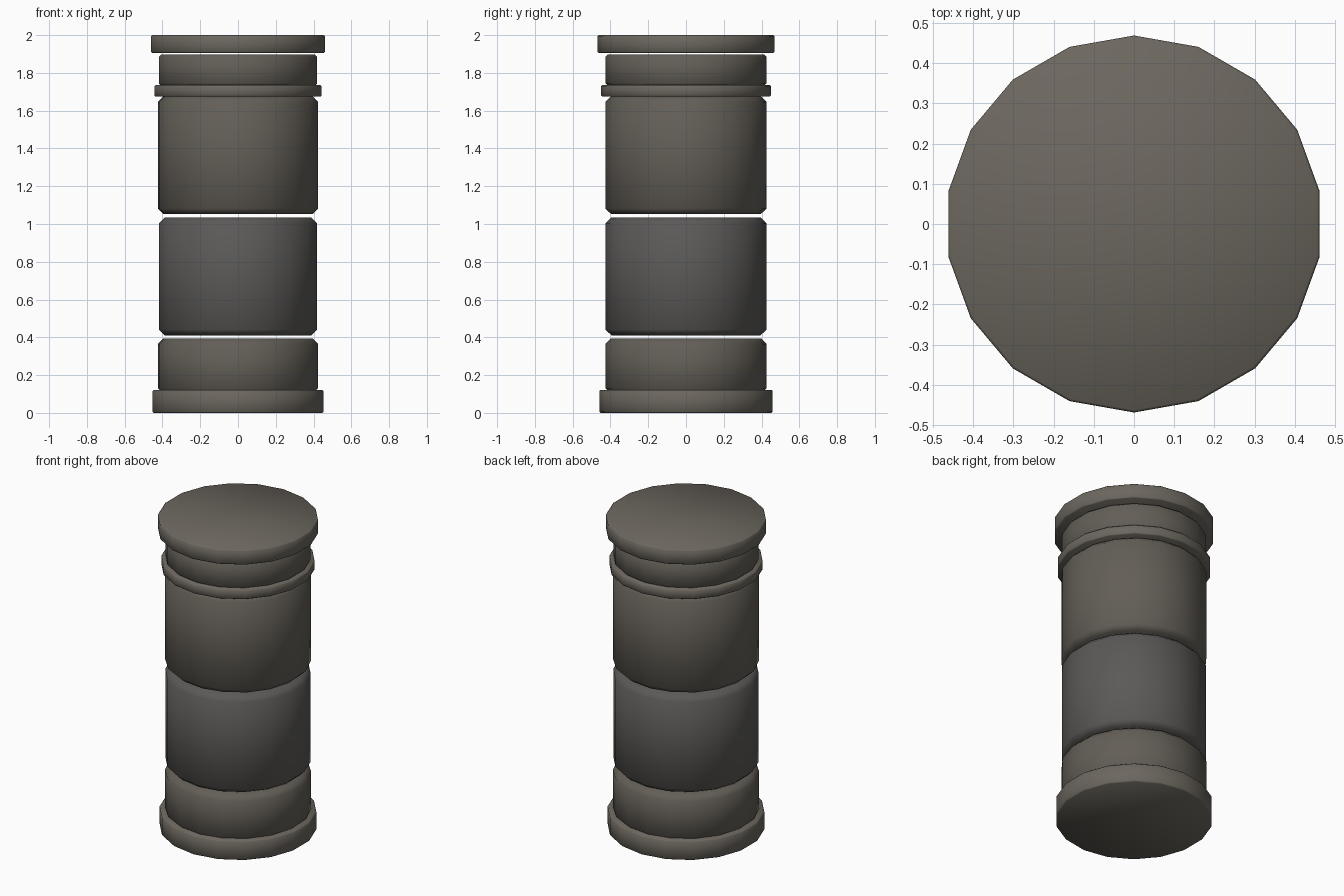
import bpy, math

if "Cube" in bpy.data.objects:
    bpy.data.objects.remove(bpy.data.objects["Cube"])

SIDES = 18


def material(name, rgb):
    m = bpy.data.materials.new(name)
    m.diffuse_color = (*rgb, 1)
    m.use_nodes = True
    m.node_tree.nodes["Principled BSDF"].inputs["Base Color"].default_value = m.diffuse_color
    return m


warm = material("warm_stone", (0.15, 0.136, 0.114))
drum_warm = material("drum_stone", (0.125, 0.113, 0.095))
drum_cool = material("cool_drum_stone", (0.105, 0.101, 0.096))


def drum(name, z0, z1, radius, bevel, mat, turn=0.0):
    """18-sided stone disc with a vertex towards +y and chamfered rims."""
    bpy.ops.mesh.primitive_cylinder_add(
        vertices=SIDES, radius=radius, depth=z1 - z0,
        location=(0, 0, (z0 + z1) / 2), rotation=(0, 0, math.radians(turn)))
    ob = bpy.context.object
    ob.name = name
    ob.data.materials.append(mat)
    mod = ob.modifiers.new("rim", "BEVEL")
    mod.width = bevel
    mod.segments = 1
    mod.limit_method = "ANGLE"
    mod.angle_limit = math.radians(40)
    bpy.ops.object.modifier_apply(modifier=mod.name)
    bpy.ops.object.shade_smooth_by_angle(angle=math.radians(50))
    return ob


# Base plinth
drum("base_plinth", 0.0, 0.122, 0.459, 0.006, warm)
# Stacked shaft drums with open joints between them
drum("lower_drum", 0.10, 0.395, 0.427, 0.03, drum_warm, 3)
drum("middle_drum", 0.411, 1.034, 0.426, 0.03, drum_cool)
drum("upper_drum", 1.052, 1.676, 0.427, 0.03, drum_warm, 3)
# Collar ring, neck and cap
drum("collar_ring", 1.675, 1.735, 0.449, 0.005, warm)
drum("neck", 1.732, 1.897, 0.426, 0.012, drum_warm)
drum("cap", 1.906, 2.0, 0.469, 0.006, warm)
